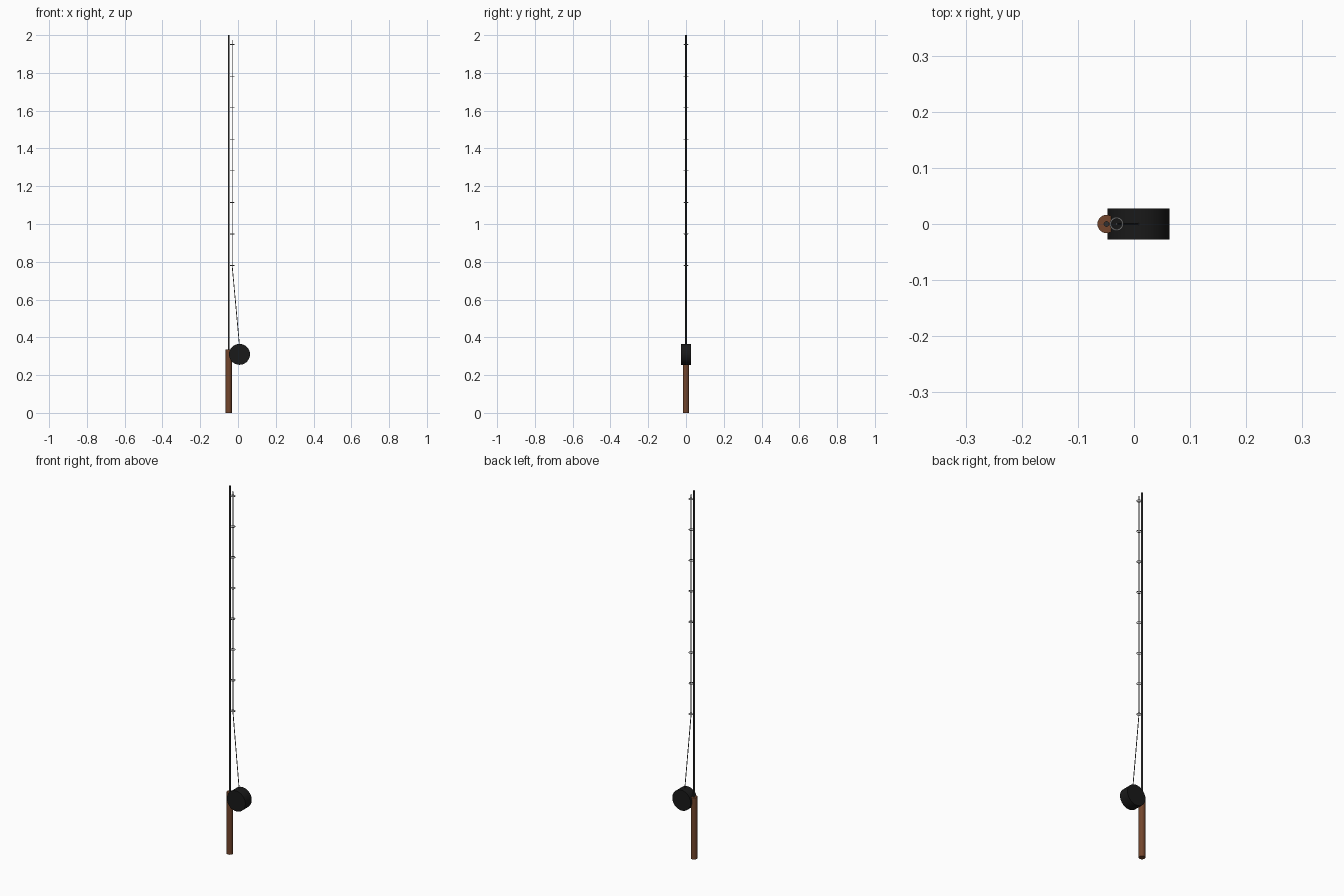
import bpy, math
from mathutils import Vector

if "Cube" in bpy.data.objects:
    bpy.data.objects.remove(bpy.data.objects["Cube"])

ROD_X, LINE_X = -0.049, -0.031


def mat(name, col):
    m = bpy.data.materials.new(name)
    m.diffuse_color = (*col, 1)
    m.use_nodes = True
    m.node_tree.nodes["Principled BSDF"].inputs["Base Color"].default_value = m.diffuse_color
    return m


brown = mat("wood", (0.17, 0.06, 0.025))
black = mat("black", (0.01, 0.01, 0.01))
dark = mat("carbon", (0.03, 0.03, 0.03))
metal = mat("metal", (0.25, 0.25, 0.25))
grey = mat("line_grey", (0.12, 0.12, 0.12))


def finish(name, m):
    o = bpy.context.object
    o.name = name
    o.data.materials.append(m)
    bpy.ops.object.shade_smooth_by_angle()
    return o


def rod_between(name, a, b, r, m, sides=32):
    a, b = Vector(a), Vector(b)
    d = b - a
    bpy.ops.mesh.primitive_cylinder_add(
        vertices=sides, radius=r, depth=d.length, location=(a + b) / 2,
        rotation=d.to_track_quat('Z', 'Y').to_euler())
    return finish(name, m)


# Handle and pole
rod_between("handle", (ROD_X, 0, 0), (ROD_X, 0, 0.335), 0.0162, brown)
rod_between("pole", (ROD_X, 0, 0.32), (ROD_X, 0, 2.0), 0.005, dark)

# Reel drum lying across the pole
rod_between("reel", (0.008, -0.0275, 0.31), (0.008, 0.0275, 0.31), 0.0555, black)

# Guide rings along the pole
for i in range(8):
    bpy.ops.mesh.primitive_torus_add(
        location=(LINE_X, 0, 0.78 + i * 1.17 / 7), major_radius=0.0108,
        minor_radius=0.0018, major_segments=32, minor_segments=12)
    finish(f"guide_ring_{i + 1}", metal)

# Line from the reel through the rings
rod_between("line_lower", (0.008, 0, 0.355), (LINE_X, 0, 0.78), 0.002, grey, 12)
rod_between("line_upper", (LINE_X, 0, 0.78), (LINE_X, 0, 1.975), 0.002, grey, 12)
